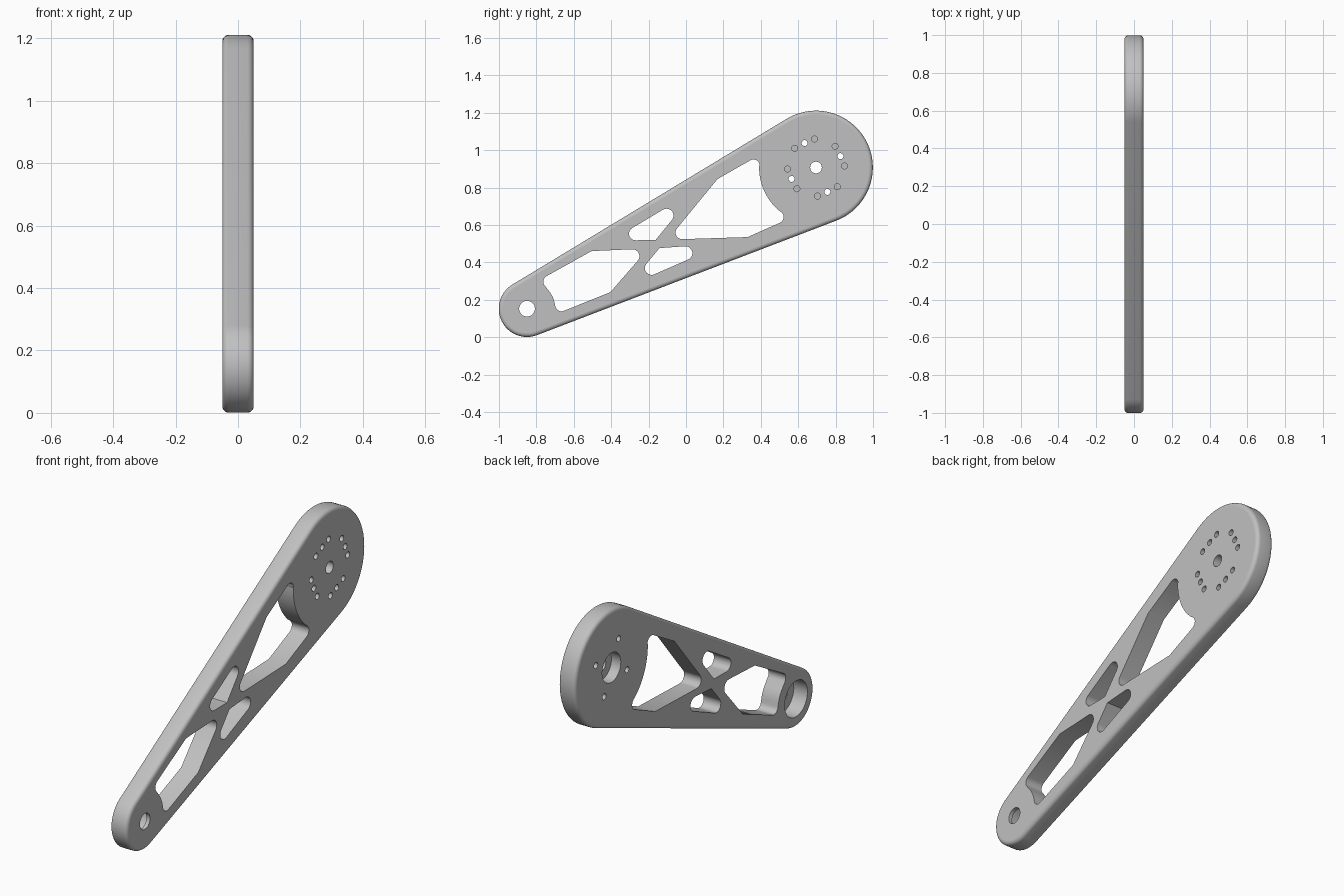
import bpy, bmesh
from math import pi, cos, sin, acos, atan2, hypot, ceil, radians

cube = bpy.data.objects.get("Cube")
if cube:
    bpy.data.objects.remove(cube, do_unlink=True)

HALF = 0.05                      # half the plate thickness
BIG = (0.695, 0.907, 0.304)      # wide end: y, z, radius
SMALL = (-0.85, 0.152, 0.151)    # narrow end
STEP = 2 * pi / 72

gray = bpy.data.materials.new("light_gray")
gray.use_nodes = True
gray.diffuse_color = (0.53, 0.53, 0.53, 1)
gray.node_tree.nodes["Principled BSDF"].inputs["Base Color"].default_value = gray.diffuse_color


def circle(y, z, r, n=40):
    return [(y + r * cos(2 * pi * i / n), z + r * sin(2 * pi * i / n)) for i in range(n)]


def belt(pulleys):
    """Counter-clockwise outline of tangent lines around circles.
    A negative radius bends inward, radius 0 is a plain corner."""
    n = len(pulleys)
    angles = []
    for i, (y, z, r) in enumerate(pulleys):
        y2, z2, r2 = pulleys[(i + 1) % n]
        ratio = (r - r2) / hypot(y2 - y, z2 - z)
        angles.append(atan2(z2 - z, y2 - y) - acos(max(-1, min(1, ratio))))
    points = []
    for i, (y, z, r) in enumerate(pulleys):
        start, end = angles[i - 1], angles[i]
        if r == 0:
            points.append((y, z))
            continue
        sweep = (end - start) % (2 * pi) if r > 0 else -((start - end) % (2 * pi))
        steps = max(2, ceil(abs(sweep) / (STEP if abs(r) > 0.1 else 3 * STEP)))
        for k in range(steps + 1):
            a = start + sweep * k / steps
            p = (y + r * cos(a), z + r * sin(a))
            if not points or hypot(p[0] - points[-1][0], p[1] - points[-1][1]) > 0.003:
                points.append(p)
    return points


def prism(name, points, x0, x1, round_rim=0):
    bm = bmesh.new()
    face = bm.faces.new([bm.verts.new((x0, y, z)) for y, z in points])
    ext = bmesh.ops.extrude_face_region(bm, geom=[face])
    moved = [v for v in ext["geom"] if isinstance(v, bmesh.types.BMVert)]
    bmesh.ops.translate(bm, verts=moved, vec=(x1 - x0, 0, 0))
    bmesh.ops.recalc_face_normals(bm, faces=bm.faces)
    if round_rim:
        rim = [e for e in bm.edges if abs(e.verts[0].co.x - e.verts[1].co.x) < 1e-5]
        bmesh.ops.bevel(bm, geom=rim, offset=round_rim, segments=5,
                        profile=0.5, affect='EDGES')
    mesh = bpy.data.meshes.new(name)
    bm.to_mesh(mesh)
    bm.free()
    mesh.materials.append(gray)
    obj = bpy.data.objects.new(name, mesh)
    bpy.context.collection.objects.link(obj)
    return obj


# Tapered plate with a rounded rim
arm = prism("arm_plate", belt([BIG, SMALL]), -HALF, HALF, 0.02)
cutters = []


def cut(points, x0=-0.1, x1=0.1):
    tool = prism("cutter", points, x0, x1)
    tool.hide_render = True
    cutters.append(tool)


# Truss windows
inward = lambda c: (c[0], c[1], -c[2])
cut(belt([(0.361, 0.917, 0.033), (0.168, 0.845, 0), (-0.021, 0.559, 0.035),
          (0.329, 0.535, 0), (0.489, 0.642, 0.033), inward(BIG)]))
cut(belt([(-0.286, 0.433, 0.037), (-0.505, 0.46, 0), (-0.73, 0.297, 0.033),
          inward(SMALL), (-0.666, 0.171, 0.033), (-0.404, 0.241, 0)]))
cut(belt([(-0.104, 0.65, 0.037), (-0.27, 0.553, 0.035), (-0.163, 0.519, 0)]))
cut(belt([(-0.003, 0.449, 0.037), (-0.142, 0.476, 0), (-0.184, 0.369, 0.036)]))

# Pivot bores with wider pockets on the -x side
cut(circle(BIG[0], BIG[1], 0.031))
cut(circle(BIG[0], BIG[1], 0.078), -0.1, 0.005)
cut(circle(SMALL[0], SMALL[1], 0.042))
cut(circle(SMALL[0], SMALL[1], 0.095), -0.1, 0.03)


# Bolt circles: four through holes and eight blind holes
def bolt_ring(count, radius, first, x0):
    for i in range(count):
        a = radians(first) + 2 * pi * i / count
        cut(circle(BIG[0] + radius * cos(a), BIG[1] + radius * sin(a), 0.016, 20), x0)


bolt_ring(4, 0.144, 25, -0.1)
bolt_ring(8, 0.153, 3, 0)

bpy.ops.object.select_all(action='DESELECT')
arm.select_set(True)
bpy.context.view_layer.objects.active = arm
for tool in cutters:
    mod = arm.modifiers.new("cut", 'BOOLEAN')
    mod.operation = 'DIFFERENCE'
    mod.solver = 'EXACT'
    mod.object = tool
    bpy.ops.object.modifier_apply(modifier=mod.name)
    bpy.data.objects.remove(tool, do_unlink=True)

# Smooth walls and rim, flat broad faces
bpy.ops.object.shade_smooth_by_angle(angle=radians(30))
for p in arm.data.polygons:
    if abs(p.normal.x) > 0.999:
        p.use_smooth = False
